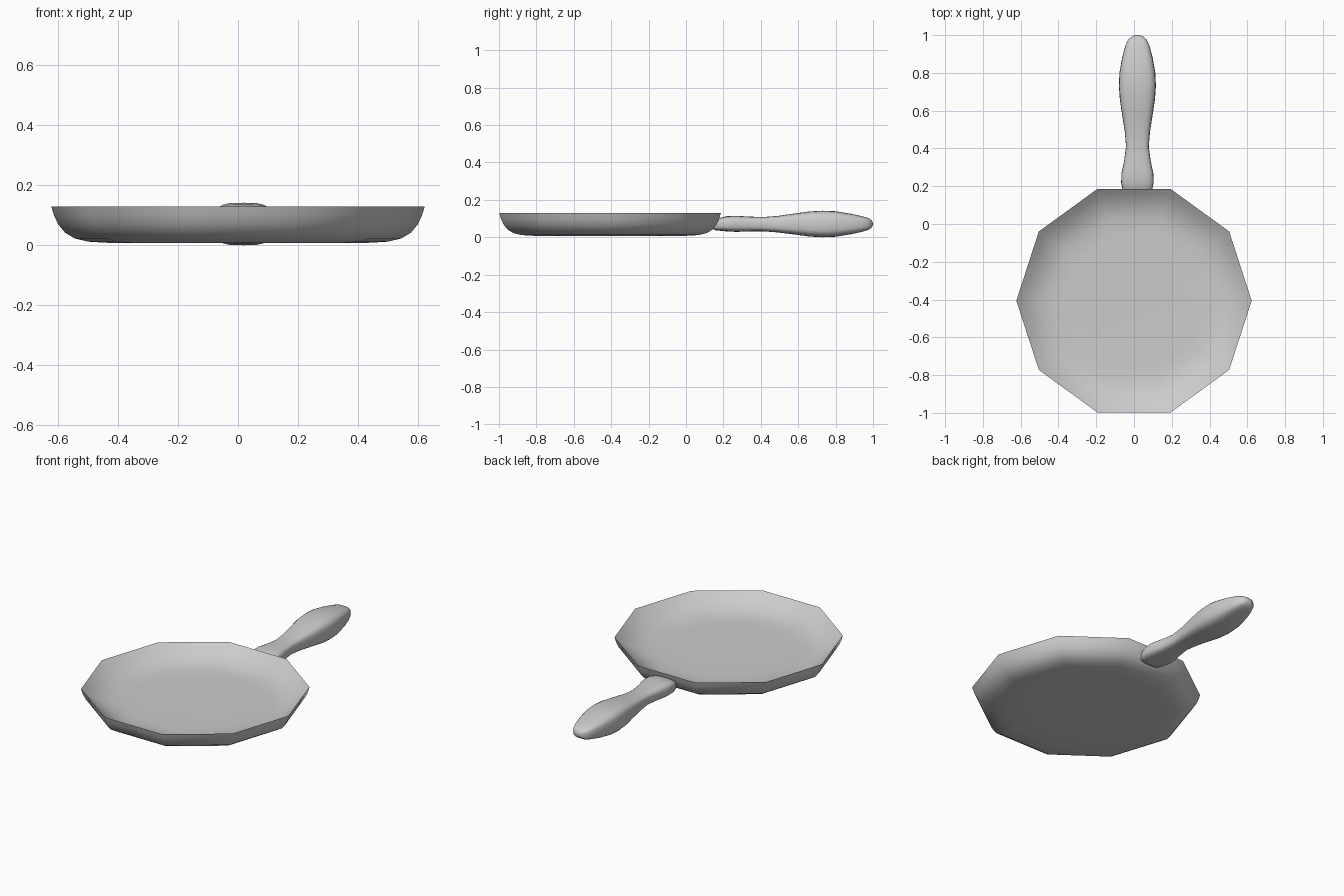
import bpy, bmesh, math


def loft(name, rings):
    """Join equal-length rings of points into one closed smooth skin."""
    bm = bmesh.new()
    loops = [[bm.verts.new(p) for p in ring] for ring in rings]
    n = len(loops[0])
    for a, b in zip(loops, loops[1:]):
        for i in range(n):
            j = (i + 1) % n
            bm.faces.new((a[i], a[j], b[j], b[i]))
    bm.faces.new(loops[0][::-1])
    bm.faces.new(loops[-1])
    bmesh.ops.recalc_face_normals(bm, faces=bm.faces[:])
    for f in bm.faces:
        f.smooth = True
    # keep only very sharp edges (the pan rim) crisp
    for e in bm.edges:
        if e.calc_face_angle(0) > math.radians(90):
            e.smooth = False
    mesh = bpy.data.meshes.new(name)
    bm.to_mesh(mesh)
    bm.free()
    ob = bpy.data.objects.new(name, mesh)
    bpy.context.collection.objects.link(ob)
    return ob


# Ten-sided pan: (radius, height), outside from base to rim, then inside dish
pan_profile = [(0.30, 0.007), (0.43, 0.008), (0.50, 0.012), (0.545, 0.023),
               (0.577, 0.042), (0.600, 0.070), (0.614, 0.100), (0.623, 0.13),
               (0.590, 0.104), (0.55, 0.079), (0.50, 0.059), (0.45, 0.049),
               (0.38, 0.046), (0.28, 0.045)]
loft("pan", [[(r * math.cos(i * math.pi / 5), -0.406 + r * math.sin(i * math.pi / 5), z)
              for i in range(10)] for r, z in pan_profile])


# Handle: rounded flat sections (y, half width, half height, centre z)
def section(y, w, h, zc, n=24, power=3.4):
    pts = []
    for i in range(n):
        a = 2 * math.pi * i / n
        c, s = math.cos(a), math.sin(a)
        pts.append((0.018 + w * math.copysign(abs(c) ** (2 / power), c), y,
                    zc + h * math.copysign(abs(s) ** (2 / power), s)))
    return pts


handle_profile = [(0.145, 0.045, 0.015, 0.060), (0.155, 0.065, 0.026, 0.064),
                  (0.18, 0.078, 0.034, 0.069), (0.22, 0.086, 0.041, 0.072),
                  (0.27, 0.084, 0.043, 0.072), (0.33, 0.071, 0.040, 0.071),
                  (0.41, 0.060, 0.038, 0.070), (0.49, 0.067, 0.044, 0.070),
                  (0.58, 0.081, 0.056, 0.071), (0.66, 0.093, 0.067, 0.071),
                  (0.73, 0.098, 0.071, 0.071), (0.80, 0.095, 0.068, 0.071),
                  (0.88, 0.081, 0.055, 0.071), (0.94, 0.065, 0.042, 0.071),
                  (0.975, 0.050, 0.032, 0.071), (0.993, 0.030, 0.020, 0.071),
                  (1.0, 0.010, 0.006, 0.071)]
loft("handle", [section(*p) for p in handle_profile])
